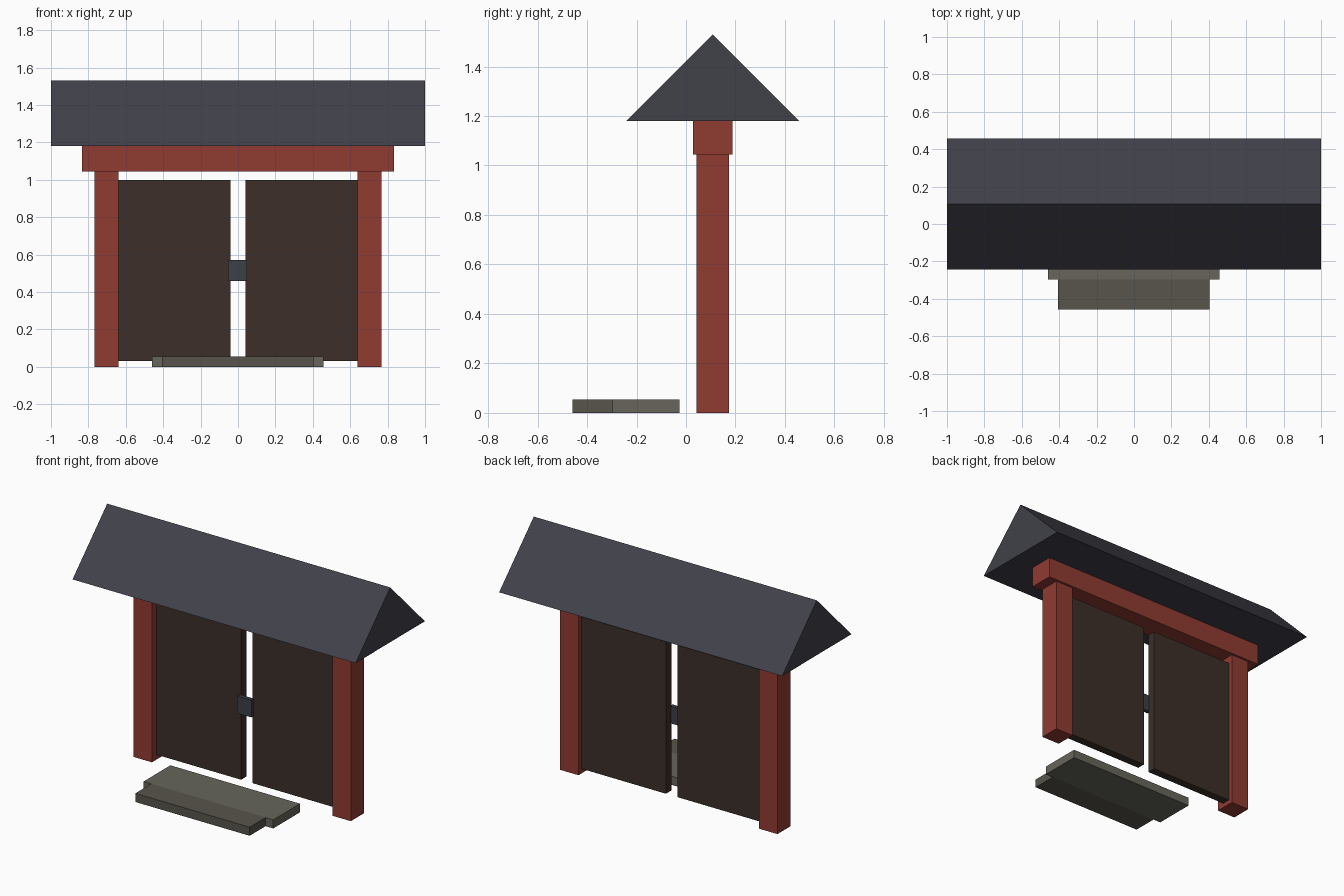
import bpy, bmesh

if "Cube" in bpy.data.objects:
    bpy.data.objects.remove(bpy.data.objects["Cube"])


def material(name, rgb):
    m = bpy.data.materials.new(name)
    m.diffuse_color = (*rgb, 1.0)
    m.use_nodes = True
    m.node_tree.nodes["Principled BSDF"].inputs["Base Color"].default_value = m.diffuse_color
    return m


red = material("red_paint", (0.28, 0.043, 0.031))
wood = material("dark_wood", (0.045, 0.028, 0.022))
slate = material("slate", (0.052, 0.052, 0.068))
iron = material("iron", (0.045, 0.05, 0.062))
stone = material("stone", (0.135, 0.13, 0.105))
dark_stone = material("dark_stone", (0.095, 0.09, 0.07))


def add_object(name, bm, mat):
    bmesh.ops.recalc_face_normals(bm, faces=bm.faces)
    mesh = bpy.data.meshes.new(name)
    bm.to_mesh(mesh)
    bm.free()
    mesh.materials.append(mat)
    obj = bpy.data.objects.new(name, mesh)
    bpy.context.collection.objects.link(obj)
    return obj


def box(name, xs, ys, zs, mat):
    """Axis-aligned box given by its (min, max) range on each axis."""
    bm = bmesh.new()
    bmesh.ops.create_cube(bm, size=1)
    for v in bm.verts:
        v.co = [r[0] if c < 0 else r[1] for c, r in zip(v.co, (xs, ys, zs))]
    return add_object(name, bm, mat)


def prism(name, profile, x0, x1, mat):
    """Extrude a (y, z) profile along x."""
    bm = bmesh.new()
    face = bm.faces.new([bm.verts.new((x0, y, z)) for y, z in profile])
    ext = bmesh.ops.extrude_face_region(bm, geom=[face])["geom"]
    verts = [g for g in ext if isinstance(g, bmesh.types.BMVert)]
    bmesh.ops.translate(bm, verts=verts, vec=(x1 - x0, 0, 0))
    return add_object(name, bm, mat)


# Posts and door leaves, one of each per side
for side, s in (("left", -1), ("right", 1)):
    post_x = sorted((s * 0.638, s * 0.768))
    door_x = sorted((s * 0.041, s * 0.638))
    box(f"{side}_post", post_x, (0.042, 0.174), (0, 1.045), red)
    box(f"{side}_door", door_x, (0.09, 0.144), (0.03, 1.0), wood)

# Lintel beam across the posts
box("lintel", (-0.835, 0.835), (0.028, 0.188), (1.045, 1.18), red)

# Gabled roof
prism("roof", [(-0.242, 1.18), (0.458, 1.18), (0.108, 1.53)], -1, 1, slate)

# Latch plate bridging the doors
box("latch", (-0.053, 0.047), (0.068, 0.094), (0.46, 0.57), iron)

# Entrance steps
box("wide_step", (-0.459, 0.457), (-0.297, -0.027), (0, 0.055), stone)
box("front_step", (-0.405, 0.403), (-0.458, -0.297), (0, 0.055), dark_stone)
